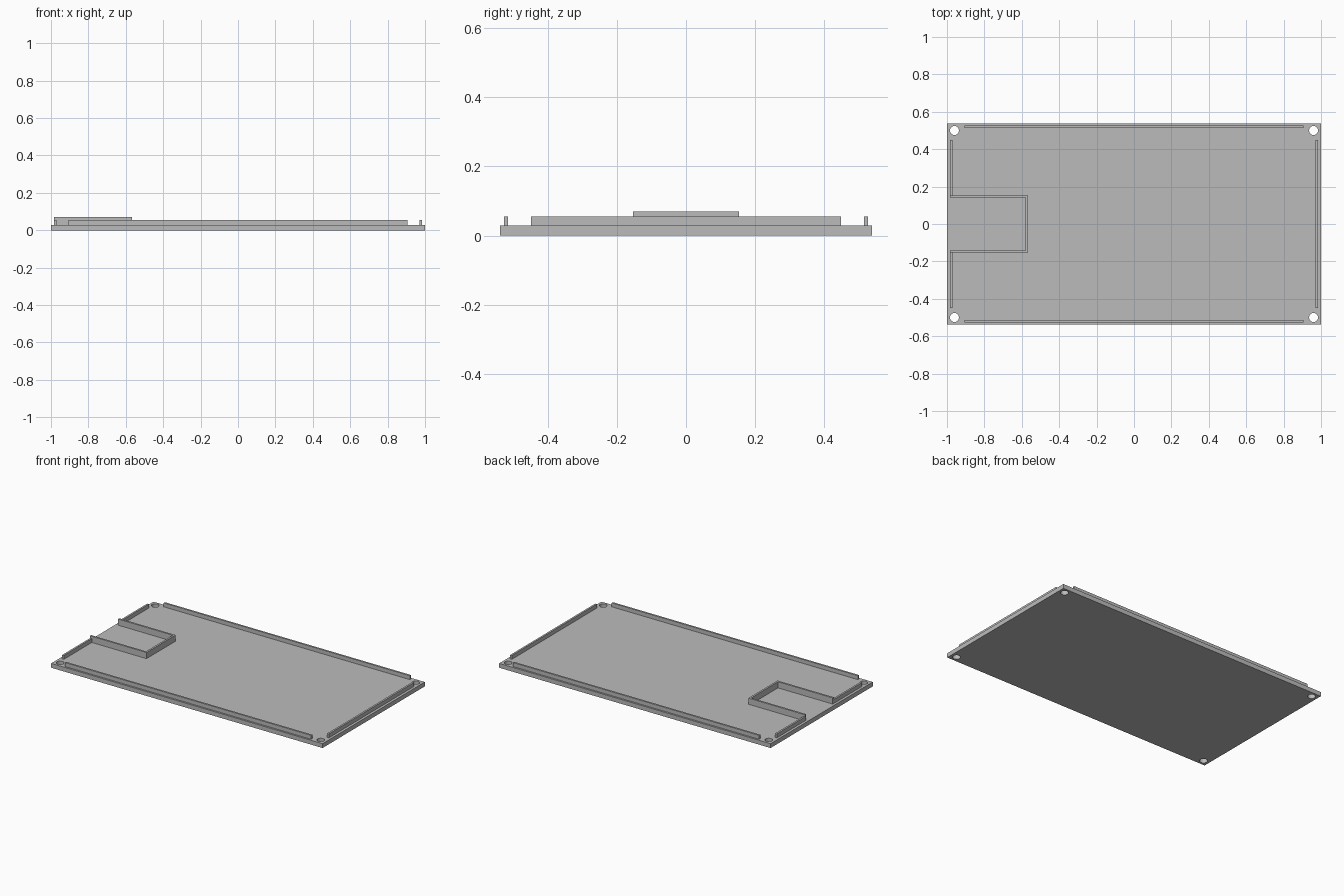
import bpy

cube = bpy.data.objects.get("Cube")
if cube:
    bpy.data.objects.remove(cube, do_unlink=True)

grey = bpy.data.materials.new("light grey")
grey.use_nodes = True
colour = (0.5, 0.5, 0.5, 1)
grey.diffuse_color = colour
grey.node_tree.nodes["Principled BSDF"].inputs["Base Color"].default_value = colour

BASE_TOP, LIP_TOP, BRACKET_TOP = 0.029, 0.055, 0.07
WALL = 0.0125


def box(name, x0, x1, y0, y1, z0, z1):
    bpy.ops.mesh.primitive_cube_add(
        size=1, location=((x0 + x1) / 2, (y0 + y1) / 2, (z0 + z1) / 2))
    ob = bpy.context.object
    ob.name = name
    ob.scale = (x1 - x0, y1 - y0, z1 - z0)
    bpy.ops.object.transform_apply(location=False, rotation=False, scale=True)
    ob.data.materials.append(grey)
    return ob


# Base plate with a screw hole in each corner
plate = box("base_plate", -1, 1, -0.538, 0.538, 0, BASE_TOP)
for sx in (-1, 1):
    for sy in (-1, 1):
        bpy.ops.mesh.primitive_cylinder_add(
            vertices=32, radius=0.024, depth=0.2, location=(sx * 0.96, sy * 0.5, 0))
        cutter = bpy.context.object
        cutter.name = "screw_hole_cutter"
        cutter.data.materials.append(grey)
        cut = plate.modifiers.new("screw hole", "BOOLEAN")
        cut.operation = "DIFFERENCE"
        cut.solver = "EXACT"
        cut.object = cutter
        bpy.context.view_layer.objects.active = plate
        bpy.ops.object.modifier_apply(modifier=cut.name)
        bpy.data.objects.remove(cutter, do_unlink=True)

# Locating lips along the front and back edges
for name, y in (("front_lip", -0.52), ("back_lip", 0.52)):
    box(name, -0.907, 0.907, y - WALL / 2, y + WALL / 2, BASE_TOP, LIP_TOP)

# Lip on the left end, and the split lip on the right end
END, HALF = 0.983, 0.448
box("left_lip", END - WALL, END, -HALF, HALF, BASE_TOP, LIP_TOP)
B_OUT = 0.153
box("right_front_lip", -END, -END + WALL, -HALF, -B_OUT, BASE_TOP, LIP_TOP)
box("right_back_lip", -END, -END + WALL, B_OUT, HALF, BASE_TOP, LIP_TOP)

# Taller U-shaped bracket, extruded from its outline
B_IN, B_END = B_OUT - WALL, -0.567
half = [(-END, B_OUT), (B_END, B_OUT), (B_END, -B_OUT), (-END, -B_OUT)]
inner = [(-END, -B_IN), (B_END - WALL, -B_IN), (B_END - WALL, B_IN), (-END, B_IN)]
outline = half + inner
n = len(outline)
verts = [(x, y, z) for z in (BASE_TOP, BRACKET_TOP) for x, y in outline]
faces = [(i, i + n, (i + 1) % n + n, (i + 1) % n) for i in range(n)]
# The top and bottom are three quads each, mitred at the corners
for i in range(3):
    ring = (i, i + 1, n - 2 - i, n - 1 - i)
    faces += [ring, tuple(k + n for k in reversed(ring))]
mesh = bpy.data.meshes.new("bracket")
mesh.from_pydata(verts, [], faces)
mesh.materials.append(grey)
bracket = bpy.data.objects.new("bracket", mesh)
bpy.context.collection.objects.link(bracket)
